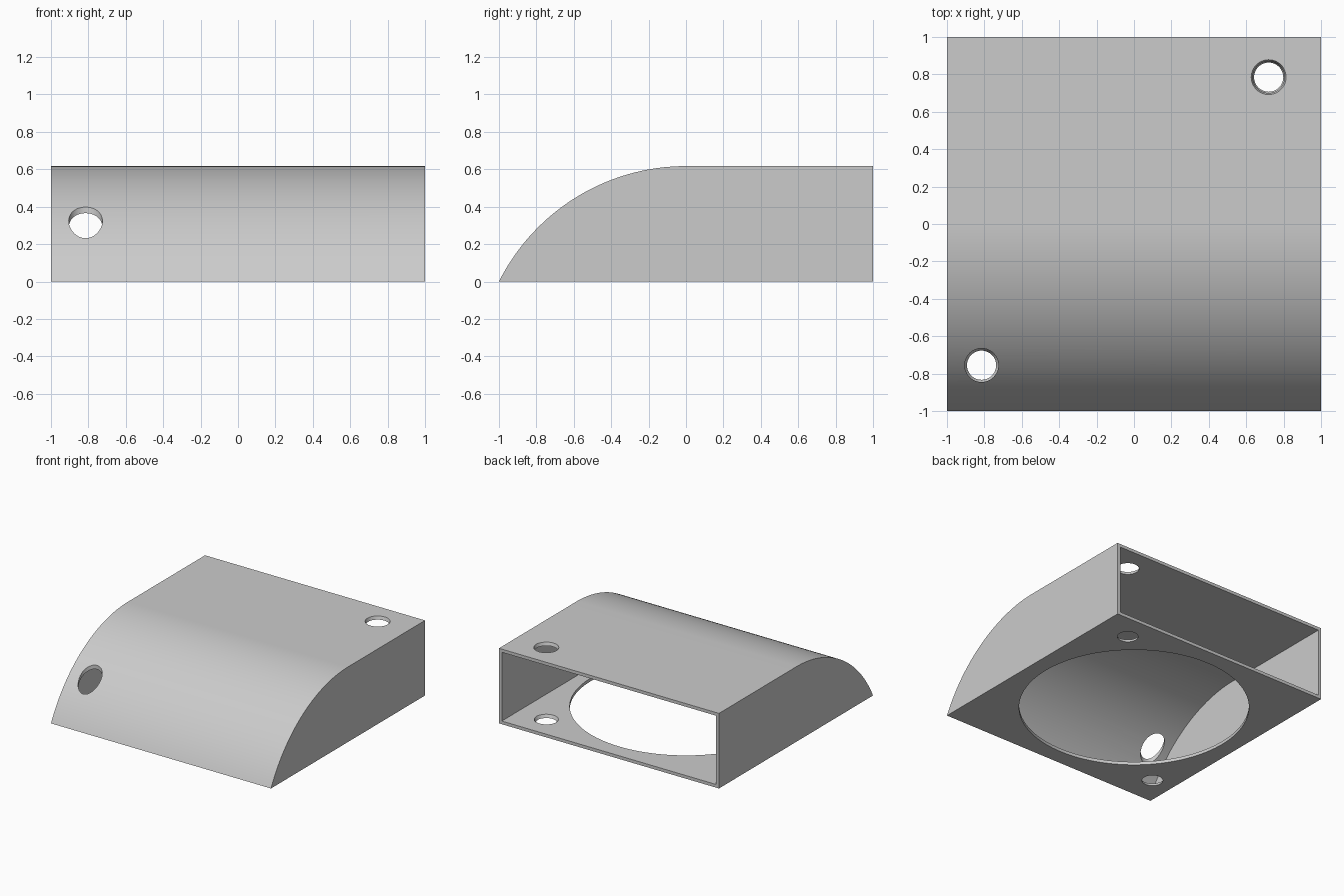
import bpy, bmesh, math

T = 0.026                                  # wall thickness
H = 0.617                                  # overall height
R = (1 + H * H) / (2 * H)                  # radius of the curved front
CZ = H - R                                 # height of the arc centre

cube = bpy.data.objects.get("Cube")
if cube:
    bpy.data.objects.remove(cube, do_unlink=True)

grey = bpy.data.materials.new("plain grey")
grey.use_nodes = True
grey.diffuse_color = (0.6, 0.6, 0.6, 1)
grey.node_tree.nodes["Principled BSDF"].inputs["Base Color"].default_value = (0.6, 0.6, 0.6, 1)


def finish(bm, name):
    bmesh.ops.recalc_face_normals(bm, faces=bm.faces)
    mesh = bpy.data.meshes.new(name)
    bm.to_mesh(mesh)
    bm.free()
    mesh.materials.append(grey)
    obj = bpy.data.objects.new(name, mesh)
    bpy.context.collection.objects.link(obj)
    return obj


def hood(name, half_width, radius, floor, back, steps=64):
    """Side profile with an arced front, extruded across the width."""
    reach = math.acos((floor - CZ) / radius)
    profile = [(back, floor), (back, CZ + radius)]
    for i in range(steps + 1):
        a = reach * i / steps
        profile.append((-radius * math.sin(a), CZ + radius * math.cos(a)))
    bm = bmesh.new()
    face = bm.faces.new([bm.verts.new((-half_width, y, z)) for y, z in profile])
    side = bmesh.ops.extrude_face_region(bm, geom=[face])["geom"]
    verts = [v for v in side if isinstance(v, bmesh.types.BMVert)]
    bmesh.ops.translate(bm, verts=verts, vec=(2 * half_width, 0, 0))
    return finish(bm, name)


def plug(name, x, y, z0, z1, r0, r1, sides=48):
    """Upright round cutter, tapered when the radii differ."""
    bm = bmesh.new()
    bmesh.ops.create_cone(bm, cap_ends=True, segments=sides, radius1=r0, radius2=r1, depth=z1 - z0)
    bmesh.ops.translate(bm, verts=bm.verts, vec=(x, y, (z0 + z1) / 2))
    return finish(bm, name)


# Outer shell
duct = hood("duct_hood", 1, R, 0, 1)

# Hollow with an open back, fan opening, and screw holes
cutters = [
    hood("cavity_cutter", 1 - T, R - T, T, 1.2),
    plug("fan_opening_cutter", 0, 0, -0.05, 0.06, 0.866, 0.866, 128),
    plug("front_roof_cutter", -0.815, -0.755, 0.12, 1, 0.09, 0.09),
    plug("back_roof_cutter", 0.72, 0.785, H - 2 * T, H + T, 0.076, 0.102),
]
for x, y in ((-0.815, -0.755), (0.72, 0.785)):
    cutters.append(plug("floor_hole_cutter", x, y, -T, 2 * T, 0.066, 0.102))

bpy.ops.object.select_all(action="DESELECT")
bpy.context.view_layer.objects.active = duct
duct.select_set(True)
for cutter in cutters:
    mod = duct.modifiers.new(cutter.name, "BOOLEAN")
    mod.operation = "DIFFERENCE"
    mod.solver = "EXACT"
    mod.object = cutter
    bpy.ops.object.modifier_apply(modifier=mod.name)
    bpy.data.objects.remove(cutter, do_unlink=True)

bpy.ops.object.shade_smooth_by_angle(angle=math.radians(20))
